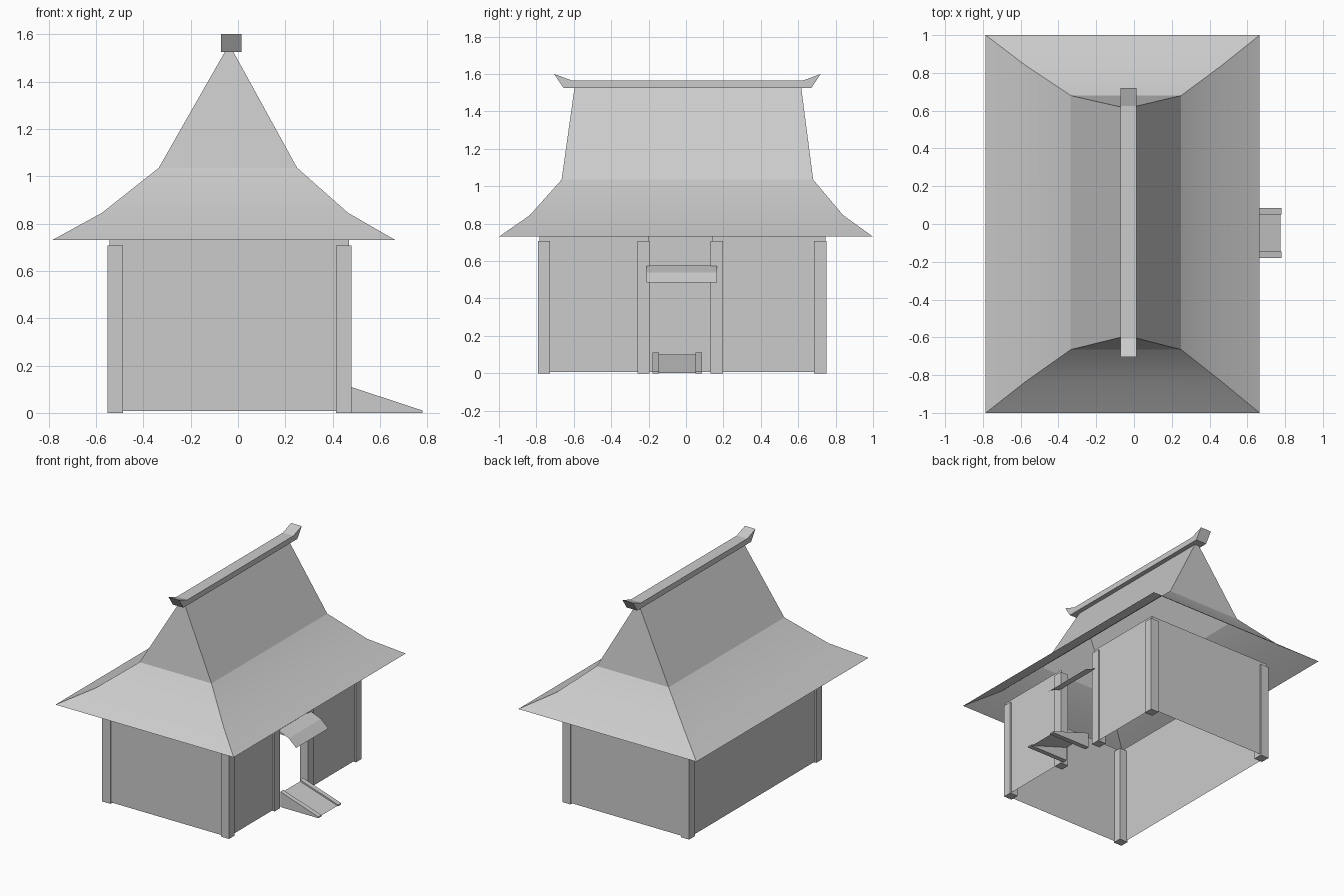
import bpy
import math

cube = bpy.data.objects.get("Cube")
if cube:
    bpy.data.objects.remove(cube, do_unlink=True)

grey = bpy.data.materials.new("plain grey")
grey.use_nodes = True
COLOUR = (0.6, 0.6, 0.6, 1)
grey.diffuse_color = COLOUR
for node in grey.node_tree.nodes:
    if node.type == "BSDF_PRINCIPLED":
        node.inputs["Base Color"].default_value = COLOUR


def make(name, verts, faces):
    mesh = bpy.data.meshes.new(name)
    mesh.from_pydata(verts, [], faces)
    mesh.materials.append(grey)
    obj = bpy.data.objects.new(name, mesh)
    bpy.context.collection.objects.link(obj)
    return obj


def skin(name, rows, closed):
    """Quads between successive rows of points, faces outward for rows running anticlockwise."""
    n = len(rows[0])
    faces = []
    for r in range(len(rows) - 1):
        for i in range(n if closed else n - 1):
            j = (i + 1) % n
            faces.append((r * n + i, r * n + j, (r + 1) * n + j, (r + 1) * n + i))
    return make(name, [p for row in rows for p in row], faces)


def prism(name, outline, axis, lo, hi):
    """Extrude an anticlockwise outline along the x or y axis."""
    def place(p, d):
        return (d, p[0], p[1]) if axis == "x" else (p[0], d, p[1])
    n = len(outline)
    verts = [place(p, lo) for p in outline] + [place(p, hi) for p in outline]
    faces = [tuple(reversed(range(n))), tuple(range(n, 2 * n))]
    faces += [(i, (i + 1) % n, n + (i + 1) % n, n + i) for i in range(n)]
    if axis == "y":
        faces = [tuple(reversed(f)) for f in faces]
    return make(name, verts, faces)


def box(name, x0, x1, y0, y1, z0, z1):
    return prism(name, [(y0, z0), (y1, z0), (y1, z1), (y0, z1)], "x", x0, x1)


# Flared roof shell: x range, y range and height of each ring
rings = [(-0.785, 0.665, -1, 1, 0.73),
         (-0.575, 0.465, -0.835, 0.84, 0.845),
         (-0.335, 0.25, -0.665, 0.68, 1.035),
         (-0.05, -0.025, -0.595, 0.615, 1.535)]
roof = skin("roof", [[(a, c, z), (b, c, z), (b, d, z), (a, d, z)]
                     for a, b, c, d, z in rings], True)
bpy.context.view_layer.objects.active = roof
roof.select_set(True)
bpy.ops.object.shade_smooth_by_angle(angle=math.radians(16))
roof.select_set(False)

# Ridge beam with upturned ends
ridge = [(-0.655, 1.525), (0.67, 1.525), (0.72, 1.6),
         (0.625, 1.565), (-0.61, 1.565), (-0.705, 1.6)]
prism("ridge_beam", ridge, "x", -0.072, 0.014)

# Thin walls, open at the doorway and underneath
path = [(0.468, 0.14), (0.468, 0.745), (-0.543, 0.745),
        (-0.543, -0.782), (0.468, -0.782), (0.468, -0.2)]
skin("walls", [[(x, y, z) for x, y in path] for z in (0.008, 0.73)], False)

# Corner posts and door posts
for side, x0, x1 in (("left", 0.415, 0.48), ("right", -0.552, -0.485)):
    for end, y0, y1 in (("front", -0.79, -0.726), ("back", 0.685, 0.752)):
        box(f"{end}_{side}_post", x0, x1, y0, y1, 0, 0.707)
for end, y0, y1 in (("front", -0.26, -0.195), ("back", 0.13, 0.198)):
    box(f"{end}_door_post", 0.415, 0.48, y0, y1, 0, 0.707)

# Bent sheet awning over the door
slope = [(0.62, 0.485), (0.56, 0.54), (0.475, 0.575)]
skin("door_awning", [[(x, -0.21, z), (x, 0.165, z)] for x, z in slope], False)

# Entry ramp: sloped sheet between two wedge curbs
skin("ramp", [[(x, -0.15, z), (x, 0.055, z)]
              for x, z in ((0.775, 0.002), (0.47, 0.1))], False)
for end, y0, y1 in (("front", -0.18, -0.145), ("back", 0.05, 0.085)):
    prism(f"{end}_ramp_curb", [(0.47, 0), (0.78, 0), (0.78, 0.01), (0.47, 0.112)],
          "y", y0, y1)
